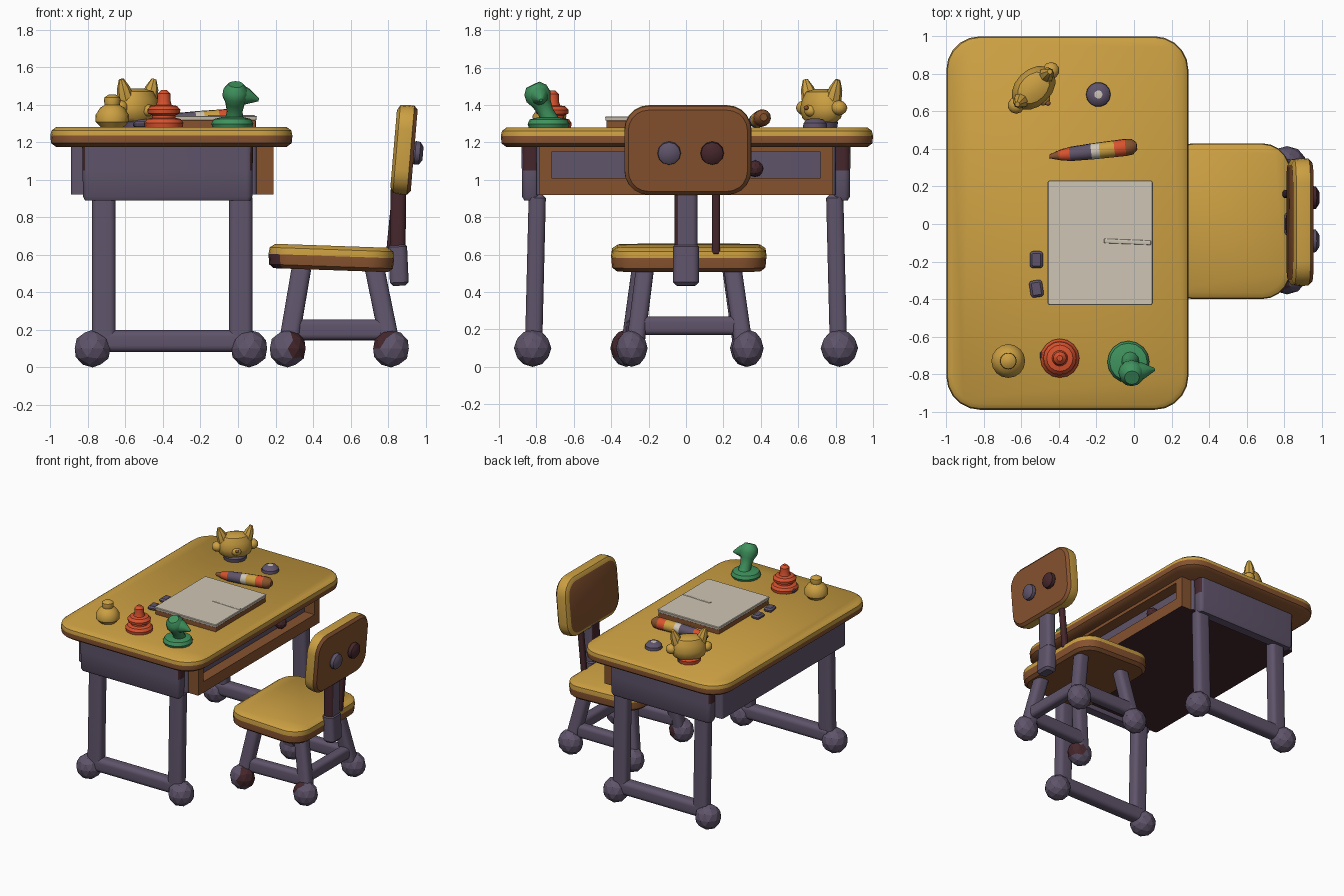
import bpy, bmesh, math
from mathutils import Matrix, Vector

cube = bpy.data.objects.get("Cube")
if cube:
    bpy.data.objects.remove(cube, do_unlink=True)

PALETTE = {"yellow": (.60, .35, .055), "brown": (.24, .085, .028), "purple": (.115, .088, .145),
           "maroon": (.06, .02, .025), "paper": (.62, .56, .46), "red": (.68, .085, .028),
           "green": (.05, .29, .11)}
MATS = {}
for key, rgb in PALETTE.items():
    m = bpy.data.materials.new(key)
    m.use_nodes = True
    m.diffuse_color = (*rgb, 1)
    m.node_tree.nodes["Principled BSDF"].inputs["Base Color"].default_value = (*rgb, 1)
    MATS[key] = m
KEYS = list(PALETTE)


def finish(name, bm, paint=None, angle=38):
    """Turn a bmesh into an object, recolouring faces by an optional rule."""
    bm.normal_update()
    for f in bm.faces:
        new = paint(f.calc_center_median(), f.normal) if paint else None
        if new:
            f.material_index = KEYS.index(new)
    me = bpy.data.meshes.new(name)
    bm.to_mesh(me)
    bm.free()
    for k in KEYS:
        me.materials.append(MATS[k])
    ob = bpy.data.objects.new(name, me)
    bpy.context.collection.objects.link(ob)
    if angle:
        bpy.ops.object.select_all(action='DESELECT')
        ob.select_set(True)
        bpy.context.view_layer.objects.active = ob
        bpy.ops.object.shade_smooth_by_angle(angle=math.radians(angle))
    return ob


def loft(name, rings, cols, M=Matrix(), paint=None):
    """Skin rings; cols is one colour, or bottom cap + each band + top cap."""
    if isinstance(cols, str):
        cols = [cols] * (len(rings) + 1)
    bm = bmesh.new()
    vs = [[bm.verts.new(M @ p) for p in ring] for ring in rings]
    n = len(vs[0])

    def face(verts, col):
        bm.faces.new(verts).material_index = KEYS.index(col)
    face(vs[0][::-1], cols[0])
    for j in range(len(vs) - 1):
        a, b = vs[j], vs[j + 1]
        for i in range(n):
            k = (i + 1) % n
            face((a[i], a[k], b[k], b[i]), cols[j + 1])
    face(vs[-1], cols[-1])
    return finish(name, bm, paint)


def rounded(hx, hy, r, z, seg=5):
    pts = []
    for q, (sx, sy) in enumerate([(1, 1), (-1, 1), (-1, -1), (1, -1)]):
        for i in range(seg + 1):
            t = math.pi / 2 * (q + i / seg)
            pts.append(Vector((sx * (hx - r) + r * math.cos(t), sy * (hy - r) + r * math.sin(t), z)))
    return pts


def slab(name, hx, hy, r, layers, cols, M=Matrix(), paint=None):
    """Rounded rectangle stacked through (height, inset) layers."""
    rings = [rounded(hx - i, hy - i, max(r - i, .006), z) for z, i in layers]
    return loft(name, rings, cols, M, paint)


def lathe(name, prof, cols, M, n=16, paint=None):
    rings = [[Vector((r * math.cos(math.tau * i / n), r * math.sin(math.tau * i / n), z))
              for i in range(n)] for r, z in prof]
    return loft(name, rings, cols, M, paint)


def at(x, y, z):
    return Matrix.Translation((x, y, z))


def along(a, b):
    a, b = Vector(a), Vector(b)
    q = Vector((0, 0, 1)).rotation_difference(b - a)
    return Matrix.Translation(a) @ q.to_matrix().to_4x4(), (b - a).length


def bar(name, a, b, hx, hy, col, paint=None):
    M, L = along(a, b)
    e = min(hx, hy) * .35
    slab(name, hx, hy, min(hx, hy) * .7, [(0, e), (e, 0), (L - e, 0), (L, e)], col, M, paint)


def box(name, hx, hy, h, col, M, e=.012):
    slab(name, hx, hy, e * 1.5, [(0, e), (e, 0), (h - e, 0), (h, e)], col, M)


def blob(name, c, radii, col, paint=None, angle=0):
    bm = bmesh.new()
    bmesh.ops.create_icosphere(bm, subdivisions=2, radius=1,
                               matrix=at(*c) @ Matrix.Diagonal((*radii, 1)))
    for f in bm.faces:
        f.material_index = KEYS.index(col)
    finish(name, bm, paint, angle)


# Desk top
slab("desk_top", .645, .995, .18,
     [(1.175, .03), (1.195, .004), (1.235, 0), (1.262, .006), (1.28, .03)],
     ["brown", "brown", "brown", "yellow", "yellow", "yellow"], at(-.355, .005, 0))

# Desk body, dark underneath
slab("desk_body", .495, .80, .02, [(.92, 0), (1.18, 0)], "purple", at(-.395, 0, 0),
     lambda c, n: "maroon" if n.z < -.5 else None)

# Open shelf on the seated side
bm = bmesh.new()
bmesh.ops.create_cube(bm, size=1, matrix=at(.12, 0, 1.05) @ Matrix.Diagonal((.14, 1.57, .26, 1)))
front = max(bm.faces, key=lambda f: f.calc_center_median().x)
bmesh.ops.inset_region(bm, faces=[front], thickness=.03)
for v in front.verts:
    v.co.y = math.copysign(.72, v.co.y)
    v.co.z = 1.01 if v.co.z < 1.05 else 1.15
deep = bmesh.ops.extrude_face_region(bm, geom=[front])["geom"]
bmesh.ops.translate(bm, vec=(-.1, 0, 0), verts=[g for g in deep if isinstance(g, bmesh.types.BMVert)])
bmesh.ops.delete(bm, geom=[front], context='FACES')
for f in bm.faces:
    f.material_index = KEYS.index("brown")
finish("desk_shelf", bm, lambda c, n: "maroon" if n.z < -.5 and c.z < 1 else None)
blob("shelf_ball", (.13, .37, 1.06), (.045, .045, .045), "maroon")

# End frames: apron, legs, foot bar and ball feet
for side, s in (("front", -1), ("back", 1)):
    slab(side + "_apron", .455, .05, .035, [(.89, .015), (.91, .004), (1.05, .002), (1.18, 0)],
         "purple", at(-.375, s * .83, 0),
         lambda c, n: "maroon" if abs(n.x) > .7 and c.z > 1.06 else None)
    bar(side + "_foot_bar", (-.76, s * .81, .14), (.05, s * .81, .14), .058, .05, "purple")
    for end, x, fx in (("left", .015, .06), ("right", -.715, -.775)):
        bar(f"{side}_{end}_desk_leg", (x, s * .815, .1), (x, s * .795, .92), .063, .046, "purple")
        blob(f"{side}_{end}_desk_foot", (fx, s * .82, .1), (.1, .1, .1), "purple")

# Chair seat
slab("chair_seat", .335, .415, .15,
     [(-.065, .03), (-.045, .005), (.01, 0), (.045, .005), (.065, .035)],
     ["brown", "brown", "brown", "yellow", "yellow", "yellow"],
     at(.497, .015, .583) @ Matrix.Rotation(.035, 4, 'Y'),
     lambda c, n: "maroon" if c.x < .24 and c.y < -.2 and c.z < .59 else None)

# Chair legs and feet
FEET = {"inner_front": (.265, -.32), "inner_back": (.265, .32),
        "outer_front": (.815, -.29), "outer_back": (.815, .33)}
PATCH = {"inner_front": lambda c, n: "maroon" if n.x > .1 and n.z > -.5 else None,
         "outer_front": lambda c, n: "maroon" if n.z - n.x > .7 else None}
for name, (x, y) in FEET.items():
    tx = .34 if x < .5 else .725
    bar(name + "_chair_leg", (x, y * .94, .1), (tx, y * .75, .54), .052, .048, "purple")
    blob(name + "_chair_foot", (x, y, .1), (.1, .085, .1), "purple", PATCH.get(name))
bar("chair_rung_front", (.28, -.28, .2), (.79, -.26, .2), .055, .042, "purple")
bar("chair_rung_back", (.28, .29, .2), (.79, .29, .2), .055, .042, "purple")
bar("chair_rung_outer", (.79, -.27, .22), (.79, .29, .22), .042, .05, "purple")

# Chair post, thin rod and backrest
bar("chair_post_lower", (.86, 0, .435), (.85, 0, .66), .05, .07, "purple")
bar("chair_post_upper", (.85, 0, .62), (.855, 0, .96), .042, .062, "purple",
    lambda c, n: "maroon" if n.y < -.4 or n.x < -.8 else None)
bar("chair_rod", (.81, .16, .6), (.845, .16, .96), .022, .022, "maroon")
upright = Matrix(((0, 0, 1, 0), (1, 0, 0, 0), (0, 1, 0, 0), (0, 0, 0, 1)))
back = at(.885, .01, 1.16) @ Matrix.Rotation(.085, 4, 'Y') @ upright
slab("chair_backrest", .34, .24, .13,
     [(-.056, .035), (-.04, .006), (0, 0), (.035, .002), (.054, .022)],
     ["brown", "yellow", "yellow", "yellow", "brown", "brown"], back)
for name, y, col in (("front", -.1, "purple"), ("back", .13, "maroon")):
    lathe(name + "_backrest_knob", [(.05, .04), (.063, .06), (.06, .085), (.035, .102)], col,
          back @ at(y, -.012, 0), 12)

# Notebook with a page spread
box("notebook_cover", .275, .325, .045, "brown", at(-.18, -.1, 1.275), .005)
slab("notebook_pages", .28, .332, .012, [(0, .003), (.018, 0), (.022, .004)], "paper", at(-.18, -.1, 1.318))
bar("notebook_crease", (-.16, -.09, 1.338), (.09, -.1, 1.338), .006, .012, "paper")

# Crayon in bands
M, L = along((-.45, .36, 1.31), (.015, .415, 1.335))
lathe("crayon", [(.01, 0), (.026, .05), (.038, .11), (.043, .225), (.044, .27), (.045, .35),
                 (.046, .41), (.042, .445), (.02, L)],
      ["brown", "brown", "red", "purple", "paper", "yellow", "red", "brown", "brown", "brown"], M, 12)

# Erasers and button
for i, y in enumerate((-.19, -.345)):
    box(f"eraser_{i + 1}", .035, .045, .035, "purple", at(-.52, y, 1.275) @ Matrix.Rotation(.15 * i, 4, 'Z'))
lathe("button", [(.066, 0), (.064, .025), (.045, .045), (.022, .05)],
      ["purple", "purple", "purple", "purple", "paper"], at(-.19, .69, 1.278), 14)

# Small pot
lathe("small_pot", [(.06, 0), (.088, .03), (.09, .065), (.065, .105), (.04, .12), (.044, .14),
                    (.042, .16), (.02, .175)], "yellow", at(-.67, -.73, 1.278))

# Red stacked rings
lathe("stacked_rings", [(.1, 0), (.104, .025), (.09, .045), (.062, .052), (.062, .065), (.085, .075),
                        (.088, .095), (.07, .115), (.042, .12), (.036, .14), (.035, .18), (.015, .2)],
      "red", at(-.395, -.715, 1.278))
bar("ring_pin", (-.50, -.70, 1.295), (-.46, -.70, 1.295), .015, .02, "purple")

# Green figurine
lathe("figurine_base", [(.105, 0), (.112, .02), (.1, .045), (.06, .055)], "green", at(-.03, -.735, 1.278))
M, L = along((-.02, -.725, 1.31), (-.012, -.81, 1.49))
lathe("figurine_neck", [(.05, 0), (.042, .06), (.052, .11), (.07, .15), (.065, L - .01), (.04, L + .02)],
      "green", M, 12)
M, L = along((-.01, -.79, 1.46), (.11, -.775, 1.425))
lathe("figurine_beak", [(.058, 0), (.045, .06), (.008, L)], "green", M, 10)

# Eared figure
cx, cy = -.535, .725
lathe("ear_figure_base", [(.085, 0), (.09, .03), (.08, .045)], "purple", at(cx, cy, 1.278), 14,
      lambda c, n: "red" if n.y - n.x > .6 else None)
turn = at(cx, cy, 1.30) @ Matrix.Rotation(math.pi / 4, 4, 'Z') @ Matrix.Diagonal((1.15, .82, 1, 1))
lathe("ear_figure_body", [(.07, 0), (.105, .03), (.118, .08), (.105, .13), (.085, .17), (.04, .185)],
      "yellow", turn, 16)
for name, s in (("left", 1), ("right", -1)):
    d = s * .062
    M, L = along((cx + d, cy + d, 1.43), (cx + d * 1.4, cy + d * 1.4, 1.535))
    lathe(name + "_ear", [(.045, 0), (.036, .06), (.014, L)], "yellow", M, 8)
    blob(name + "_cheek", (cx + d * 1.5, cy + d * 1.5, 1.385), (.045, .045, .04), "yellow", angle=40)
blob("ear_figure_muzzle", (cx + .05, cy - .055, 1.37), (.04, .04, .035), "yellow", angle=40)
blob("ear_figure_nose", (cx + .077, cy - .082, 1.385), (.014, .014, .012), "brown", angle=40)
